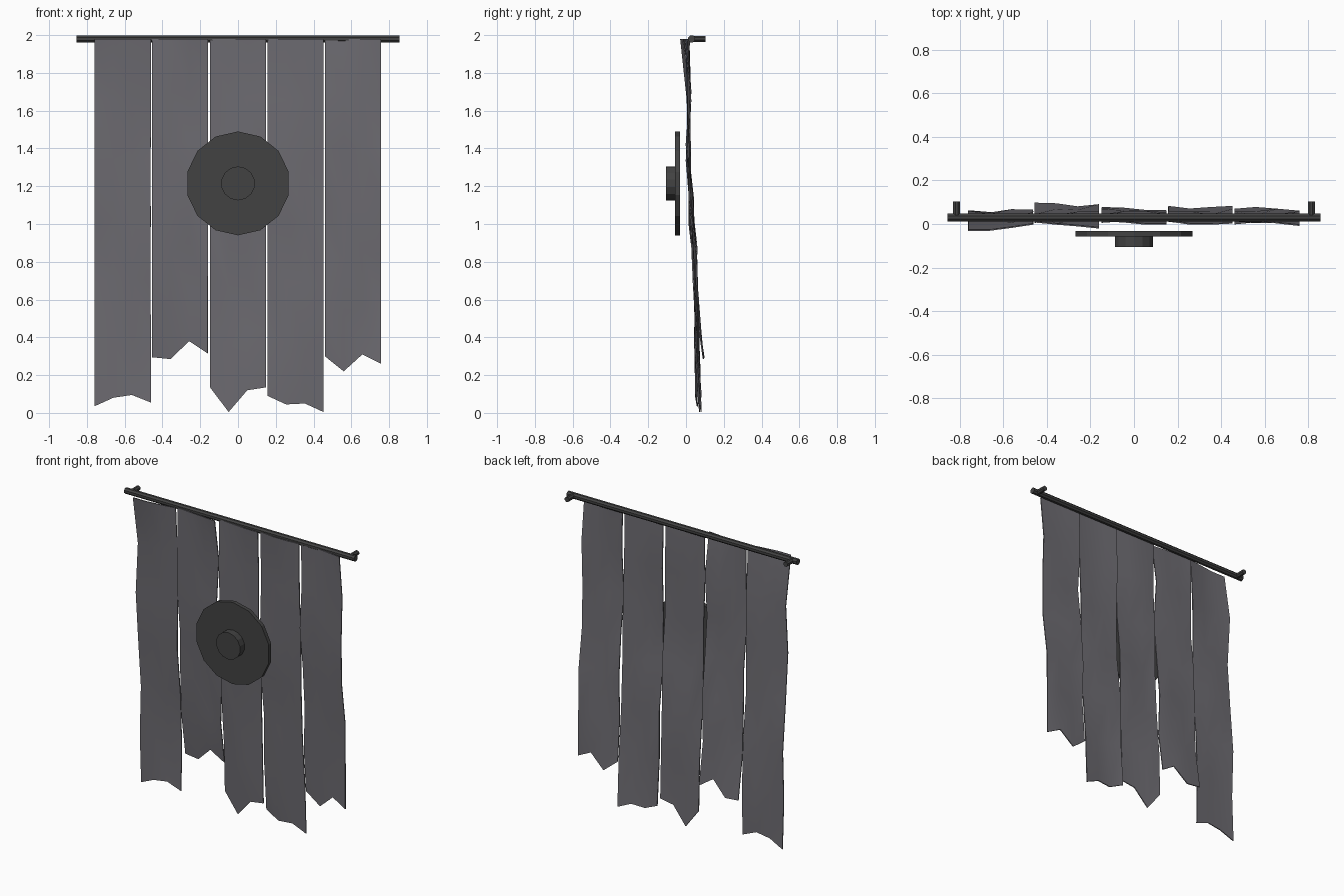
import bpy, bmesh, math
from mathutils import Matrix

if "Cube" in bpy.data.objects:
    bpy.data.objects.remove(bpy.data.objects["Cube"])


def material(name, rgb):
    m = bpy.data.materials.new(name)
    m.diffuse_color = (*rgb, 1)
    m.use_nodes = True
    m.node_tree.nodes["Principled BSDF"].inputs["Base Color"].default_value = m.diffuse_color
    return m


CLOTH = material("grey cloth", (0.155, 0.15, 0.168))
METAL = material("dark metal", (0.055, 0.055, 0.055))


def finish(name, bm, mat):
    bmesh.ops.recalc_face_normals(bm, faces=bm.faces[:])
    me = bpy.data.meshes.new(name)
    bm.to_mesh(me)
    bm.free()
    me.materials.append(mat)
    ob = bpy.data.objects.new(name, me)
    bpy.context.collection.objects.link(ob)
    return ob


def cylinder(name, centre, radius, length, axis, sides, spin=0.0):
    bm = bmesh.new()
    rot = Matrix.Rotation(math.pi / 2, 4, 'X' if axis == 'Y' else 'Y')
    bmesh.ops.create_cone(bm, cap_ends=True, segments=sides, radius1=radius,
                          radius2=radius, depth=length,
                          matrix=Matrix.Translation(centre) @ rot @ Matrix.Rotation(spin, 4, 'Z'))
    return finish(name, bm, METAL)


# Hanging rod and wall brackets
cylinder("rod", (0, 0.03, 1.98), 0.02, 1.71, 'X', 8, math.pi / 8)
for side, x in (("left", -0.813), ("right", 0.813)):
    cylinder("bracket_" + side, (x, 0.066, 1.98), 0.017, 0.075, 'Y', 8, math.pi / 8)

# Round shield with central boss
cylinder("shield_disc", (0, -0.044, 1.215), 0.275, 0.026, 'Y', 14)
cylinder("shield_boss", (0, -0.08, 1.215), 0.09, 0.05, 'Y', 14)

# Cloth strips: left x, right x, ragged hem heights, depth at top, depth at hem
STRIPS = [
    (-0.76, -0.462, (.035, .08, .095, .055), (-.028, -.028, -.015, .0), (.06, .052, .052, .058)),
    (-0.456, -0.16, (.295, .285, .38, .315), (.01, .0, -.008, -.018), (.095, .092, .078, .088)),
    (-0.148, 0.148, (.135, .005, .12, .135), (.015, .01, .0, .0), (.075, .072, .062, .06)),
    (0.157, 0.452, (.09, .045, .05, .005), (.015, .0, .0, .005), (.08, .068, .075, .08)),
    (0.46, 0.758, (.30, .22, .31, .26), (.015, .018, .005, -.006), (.067, .075, .067, .058)),
]
DRAPE = (0.012, 0.016, 0.012, 0.028, 0.048, 0.056, 0.065)   # depth down the cloth
TOP = 1.98
ROWS = len(DRAPE) - 1

for s, (x0, x1, hem, top_y, hem_y) in enumerate(STRIPS):
    bm = bmesh.new()
    grid = []
    for r in range(ROWS + 1):
        t = r / ROWS
        row = []
        for c in range(4):
            ripple = 0.011 * math.sin(2.1 * r + 1.5 * c + 1.7 * s)
            y = top_y[c] if r == 0 else hem_y[c] if r == ROWS else DRAPE[r] + ripple
            row.append(bm.verts.new((x0 + (x1 - x0) * c / 3, y, TOP + (hem[c] - TOP) * t)))
        grid.append(row)
    for a, b in zip(grid, grid[1:]):
        for c in range(3):
            bm.faces.new((a[c], b[c], b[c + 1], a[c + 1]))
    ob = finish(f"cloth_strip_{s + 1}", bm, CLOTH)
    mod = ob.modifiers.new("thickness", 'SOLIDIFY')
    mod.thickness = 0.006
    mod.offset = 0
    bpy.ops.object.select_all(action='DESELECT')
    ob.select_set(True)
    bpy.context.view_layer.objects.active = ob
    bpy.ops.object.modifier_apply(modifier=mod.name)
    bpy.ops.object.shade_smooth_by_angle(angle=math.radians(40))
